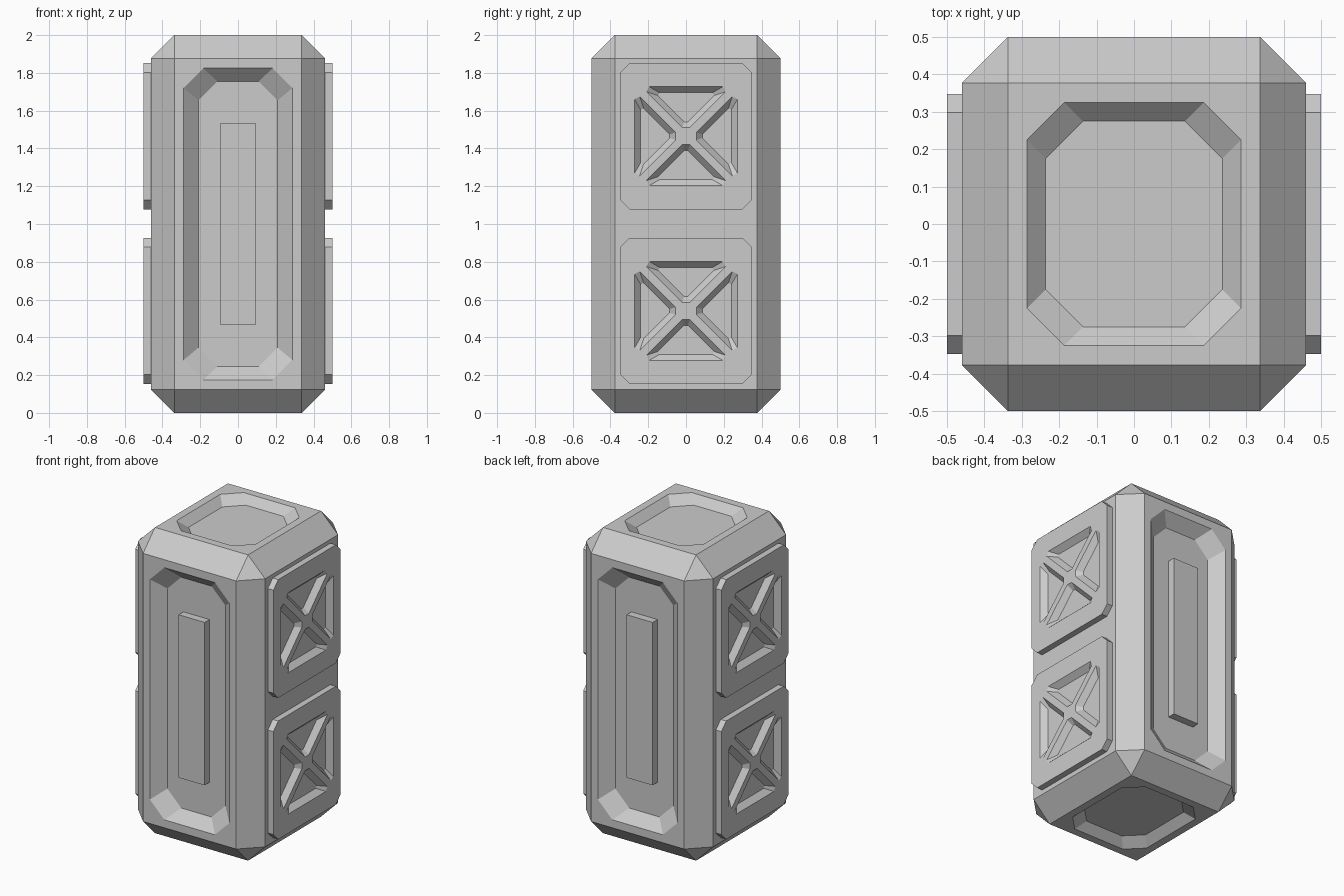
import bpy, bmesh
from math import pi
from mathutils import Matrix, Vector

if "Cube" in bpy.data.objects:
    bpy.data.objects.remove(bpy.data.objects["Cube"])


def add_object(name, bm):
    bmesh.ops.recalc_face_normals(bm, faces=bm.faces)
    mesh = bpy.data.meshes.new(name)
    bm.to_mesh(mesh)
    bm.free()
    obj = bpy.data.objects.new(name, mesh)
    bpy.context.collection.objects.link(obj)
    return obj


def loft(name, frame, lower, w0, upper, w1):
    """Solid between two outlines at heights w0 and w1 along the frame's normal."""
    bm = bmesh.new()
    a = [bm.verts.new(frame @ Vector((u, v, w0))) for u, v in lower]
    b = [bm.verts.new(frame @ Vector((u, v, w1))) for u, v in upper]
    n = len(a)
    bm.faces.new(a)
    bm.faces.new(b)
    for i in range(n):
        j = (i + 1) % n
        bm.faces.new((a[i], a[j], b[j], b[i]))
    return add_object(name, bm)


def octagon(hu, hv, c):
    return [(hu, hv - c), (hu - c, hv), (c - hu, hv), (-hu, hv - c),
            (-hu, c - hv), (c - hu, -hv), (hu - c, -hv), (hu, c - hv)]


def pocket(frame, inner, outer, surface, depth):
    """Cutter with sloped walls, extended a little past the surface."""
    t = 0.2
    over = [(o[0] + t * (o[0] - i[0]), o[1] + t * (o[1] - i[1]))
            for o, i in zip(outer, inner)]
    return loft("cutter", frame, inner, surface - depth, over, surface + t * depth)


def carve(obj, cutters):
    for cutter in cutters:
        mod = obj.modifiers.new("carve", 'BOOLEAN')
        mod.operation = 'DIFFERENCE'
        mod.solver = 'EXACT'
        mod.object = cutter
    graph = bpy.context.evaluated_depsgraph_get()
    mesh = bpy.data.meshes.new_from_object(obj.evaluated_get(graph))
    obj.modifiers.clear()
    obj.data = mesh
    for cutter in cutters:
        bpy.data.objects.remove(cutter)


def turn(angle, axis):
    return Matrix.Rotation(angle, 4, axis)


# Face frames: local x, y across the face, local z outward
MID = Matrix.Translation((0, 0, 1))
FRONT = MID @ turn(pi / 2, 'X')
BACK = MID @ turn(pi, 'Z') @ turn(pi / 2, 'X')
TOP = MID
BOTTOM = MID @ turn(pi, 'X')
SIDE = Matrix(((0, 0, 1, 0), (1, 0, 0, 0), (0, 1, 0, 0), (0, 0, 0, 1)))

# Chamfered body
HX, HY, HZ, C = 0.46, 0.5, 1.0, 0.123
bm = bmesh.new()
for sx in (-1, 1):
    for sy in (-1, 1):
        for sz in (-1, 1):
            for cx, cy, cz in ((0, C, C), (C, 0, C), (C, C, 0)):
                bm.verts.new((sx * (HX - cx), sy * (HY - cy), 1 + sz * (HZ - cz)))
bmesh.ops.convex_hull(bm, input=bm.verts)
bmesh.ops.dissolve_limit(bm, angle_limit=0.01, verts=bm.verts, edges=bm.edges)
body = add_object("body", bm)

# Octagonal recesses in front, back, top and bottom
cutters = [pocket(f, octagon(0.21, 0.755, 0.1), octagon(0.288, 0.825, 0.105), HY, 0.07)
           for f in (FRONT, BACK)]
cutters += [pocket(f, octagon(0.236, 0.275, 0.1), octagon(0.286, 0.325, 0.1), HZ, 0.05)
            for f in (TOP, BOTTOM)]
carve(body, cutters)

# Raised bars inside the front and back recesses
bar = [(0.094, 0.533), (-0.094, 0.533), (-0.094, -0.533), (0.094, -0.533)]
for name, frame in (("front_bar", FRONT), ("back_bar", BACK)):
    loft(name, frame, bar, 0.42, bar, 0.48)

# Side panels, each with four triangular pockets leaving a cross brace
half_out = [(0.195, 0.262), (0.21, 0.235), (0.02, 0.045)]
half_in = [(0.14, 0.23), (0.1485, 0.2147), (0.01, 0.0762)]
tri_out, tri_in = (h + [(-u, v) for u, v in reversed(h)] for h in (half_out, half_in))
plate = octagon(0.348, 0.387, 0.05)
for side, spin in (("right", 0), ("left", pi)):
    for level, z in (("lower", 0.54), ("upper", 1.465)):
        frame = Matrix.Translation((0, 0, z)) @ turn(spin, 'Z') @ SIDE
        panel = loft(f"{side}_{level}_panel", frame, plate, 0.45, plate, 0.5)
        cutters = []
        for k in range(4):
            shift = Matrix.Translation((0, 0.01 * (k % 2), 0))
            cutters.append(pocket(frame @ turn(k * pi / 2, 'Z') @ shift,
                                  tri_in, tri_out, 0.5, 0.035))
        carve(panel, cutters)
